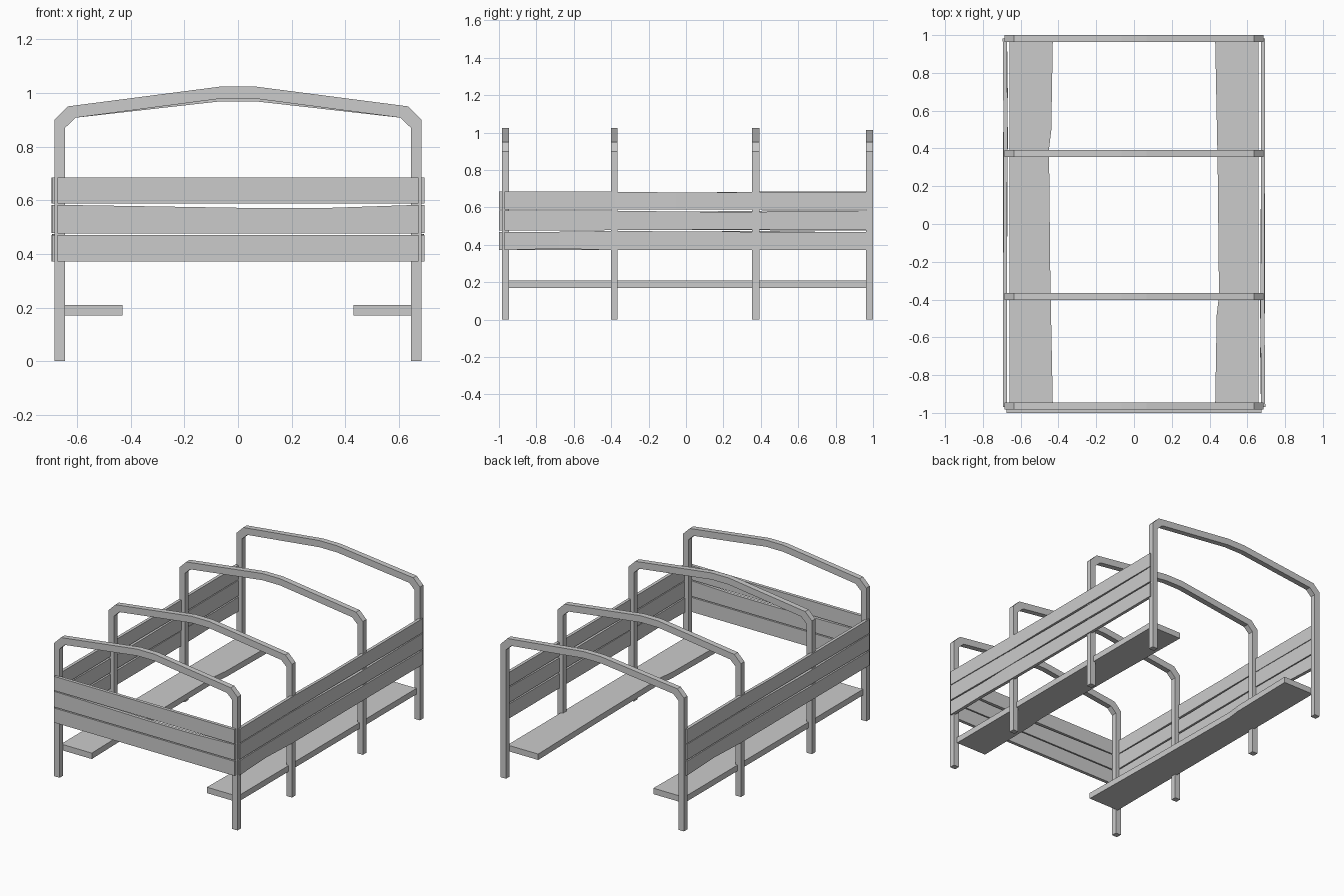
import bpy, bmesh

if "Cube" in bpy.data.objects:
    bpy.data.objects.remove(bpy.data.objects["Cube"])


def loft(name, rings):
    """Closed solid through a series of four-cornered sections."""
    bm = bmesh.new()
    loops = [[bm.verts.new(p) for p in ring] for ring in rings]
    for a, b in zip(loops, loops[1:]):
        for i in range(4):
            j = (i + 1) % 4
            bm.faces.new((a[i], a[j], b[j], b[i]))
    bm.faces.new(loops[0])
    bm.faces.new(loops[-1])
    bmesh.ops.recalc_face_normals(bm, faces=bm.faces)
    mesh = bpy.data.meshes.new(name)
    bm.to_mesh(mesh)
    bm.free()
    obj = bpy.data.objects.new(name, mesh)
    bpy.context.collection.objects.link(obj)
    return obj


# Arched hoops: paired outer and inner outline points, right half mirrored
def hoop(name, y0, y1, crown):
    outer = [(.685, 0), (.685, .9), (.635, .95), (.065, crown)]
    inner = [(.645, 0), (.645, .87), (.605, .908), (.065, crown - .045)]
    half = list(zip(outer, inner))
    pairs = half + [((-o[0], o[1]), (-i[0], i[1])) for o, i in reversed(half)]
    loft(name, [[(o[0], y0, o[1]), (o[0], y1, o[1]),
                 (i[0], y1, i[1]), (i[0], y0, i[1])] for o, i in pairs])


hoop("front_hoop", -.983, -.946, 1.024)
hoop("front_middle_hoop", -.402, -.365, 1.024)
hoop("rear_middle_hoop", .354, .392, 1.024)
hoop("rear_hoop", .963, 1.0, 1.014)


# Lengthwise timber: stations are (y, x inner, x outer, z bottom, z top);
# the left one is the right one turned half round
def timber_pair(name, stations, y_shift):
    for side, s in (("right", 1), ("left", -1)):
        rings = []
        for y, x0, x1, z0, z1 in stations:
            yy = y if s == 1 else y_shift - y
            rings.append([(s * x0, yy, z0), (s * x1, yy, z0),
                          (s * x1, yy, z1), (s * x0, yy, z1)])
        loft(f"{side}_{name}", rings)


# Side boards, slightly uneven
timber_pair("lower_side_board", [
    (-.97, .672, .695, .372, .470), (-.68, .668, .690, .380, .470),
    (-.4, .672, .693, .372, .474), (.3, .672, .692, .372, .470),
    (.983, .672, .693, .372, .470)], .013)
timber_pair("middle_side_board", [
    (-.97, .672, .695, .478, .583), (-.45, .668, .690, .478, .583),
    (.25, .672, .693, .482, .575), (.983, .672, .693, .478, .583)], .013)
timber_pair("upper_side_board", [
    (-.97, .672, .695, .588, .684), (-.38, .670, .690, .588, .684),
    (-.05, .672, .692, .590, .680), (.983, .672, .693, .588, .684)], .013)

# Low shelves along both sides
timber_pair("shelf", [
    (-.946, .43, .66, .17, .21), (-.48, .438, .66, .17, .21),
    (-.38, .450, .66, .17, .21), (.3, .443, .66, .17, .21),
    (.963, .43, .66, .17, .21)], .017)

# Front boards, the middle one sagging a little
for name, z0, z1, sag in (("lower", .372, .470, 0), ("middle", .477, .583, .011),
                          ("upper", .588, .684, 0)):
    rings = []
    for x, d in ((-.674, 0), (0, sag), (.35, sag), (.674, 0)):
        rings.append([(x, -1, z0), (x, -.978, z0),
                      (x, -.978, z1 - d), (x, -1, z1 - d)])
    loft(f"{name}_front_board", rings)
